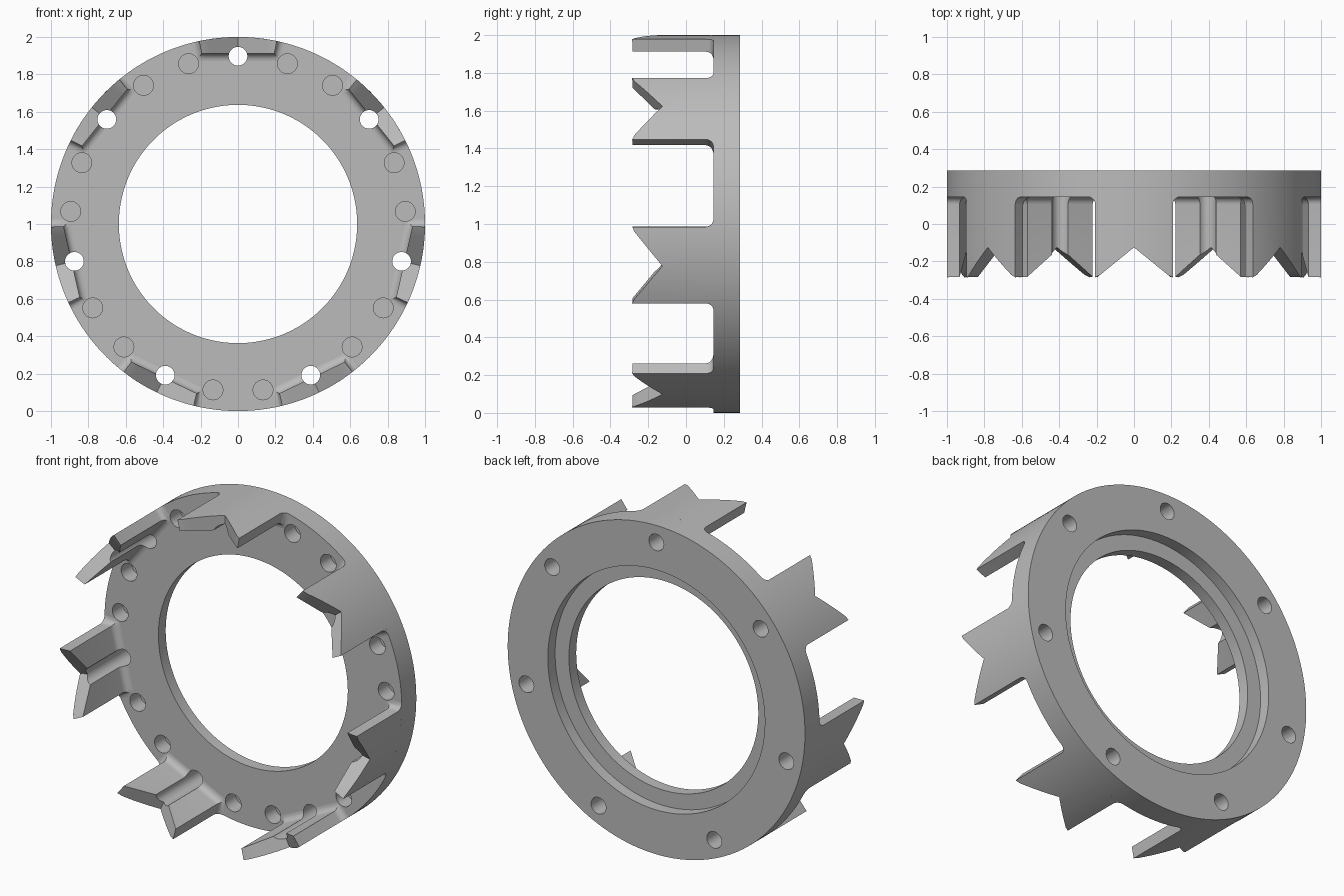
import bpy
import bmesh
from math import sin, cos, tan, pi, radians

cube = bpy.data.objects.get("Cube")
if cube:
    bpy.data.objects.remove(cube, do_unlink=True)

TEETH = 7
STEP = 2 * pi / TEETH
FACE_Y, BACK_Y = 0.145, 0.285      # front and back of the ring body
INNER_R = 0.912                    # flat inner side of each tooth
HALF = radians(12)                 # half angle of a tooth
FILLET = 0.04
HOLE_R = 0.897                     # bolt circle

grey = bpy.data.materials.new("machined grey")
grey.use_nodes = True
colour = (0.5, 0.5, 0.5, 1)
grey.diffuse_color = colour
grey.node_tree.nodes["Principled BSDF"].inputs["Base Color"].default_value = colour


def polar(r, angle, y):
    """Point on the ring, angle measured from the top."""
    return (r * sin(angle), y, 1 + r * cos(angle))


def finish(bm, name):
    bmesh.ops.recalc_face_normals(bm, faces=bm.faces)
    mesh = bpy.data.meshes.new(name)
    bm.to_mesh(mesh)
    bm.free()
    mesh.materials.append(grey)
    obj = bpy.data.objects.new(name, mesh)
    bpy.context.collection.objects.link(obj)
    return obj


def bridge(bm, a, b):
    n = len(a)
    for i in range(n):
        j = (i + 1) % n
        bm.faces.new((a[i], a[j], b[j], b[i]))


# Ring body: stepped profile turned around the y axis
def make_ring():
    bm = bmesh.new()
    profile = [(1, FACE_Y), (1, BACK_Y), (0.73, BACK_Y), (0.73, 0.215),
               (0.637, 0.215), (0.637, FACE_Y)]
    seg = 210
    loops = [[bm.verts.new(polar(r, 2 * pi * i / seg, y)) for i in range(seg)]
             for r, y in profile]
    for k, loop in enumerate(loops):
        bridge(bm, loop, loops[(k + 1) % len(loops)])
    return finish(bm, "ring_body")


# Teeth: notched at the tip, flared into a fillet at the root
def make_teeth():
    bm = bmesh.new()
    cols = range(-8, 9)
    arcs = [pi / 2 * k / 6 for k in range(7)]
    layers = [(None, 0)] + [(FACE_Y - FILLET + FILLET * sin(a),
                             FILLET * (1 - cos(a))) for a in arcs]
    for tooth in range(TEETH):
        mid = tooth * STEP
        loops = []
        for y, flare in layers:
            outer, inner = [], []
            for k in cols:
                t = (HALF + flare) * k / 8
                for r, row in ((1, outer), ((INNER_R - flare) / cos(t), inner)):
                    notch = -0.125 - 0.16 * min(1, abs(r * sin(t)) / 0.197)
                    row.append(bm.verts.new(polar(r, mid + t, notch if y is None else y)))
            loops.append((outer, inner))
        rings = [o + i[::-1] for o, i in loops]
        for a, b in zip(rings, rings[1:]):
            bridge(bm, a, b)
        for o, i in (loops[0], loops[-1]):
            for k in range(len(o) - 1):
                bm.faces.new((o[k], o[k + 1], i[k + 1], i[k]))
    return finish(bm, "teeth")


# Hole cutter: a through hole at each tooth and two blind holes between
def make_cutter():
    bm = bmesh.new()
    seg = 32
    for h in range(TEETH * 3):
        mid = h * STEP / 3
        through = h % 3 == 0
        radius = 0.05 if through else 0.053
        ends = (-0.5, 0.5) if through else (0.05, 0.245)
        cx, _, cz = polar(HOLE_R, mid, 0)
        a, b = [[bm.verts.new((cx + radius * cos(2 * pi * i / seg), y,
                               cz + radius * sin(2 * pi * i / seg)))
                 for i in range(seg)] for y in ends]
        bridge(bm, a, b)
        bm.faces.new(a)
        bm.faces.new(b)
    return finish(bm, "hole_cutter")


ring, teeth, cutter = make_ring(), make_teeth(), make_cutter()
cutter.hide_render = True

for obj in (ring, teeth):
    mod = obj.modifiers.new("holes", 'BOOLEAN')
    mod.operation = 'DIFFERENCE'
    mod.solver = 'EXACT'
    mod.object = cutter
    bpy.ops.object.select_all(action='DESELECT')
    obj.select_set(True)
    bpy.context.view_layer.objects.active = obj
    bpy.ops.object.modifier_apply(modifier=mod.name)
    bpy.ops.object.shade_smooth_by_angle(angle=radians(30))

bpy.data.objects.remove(cutter, do_unlink=True)
